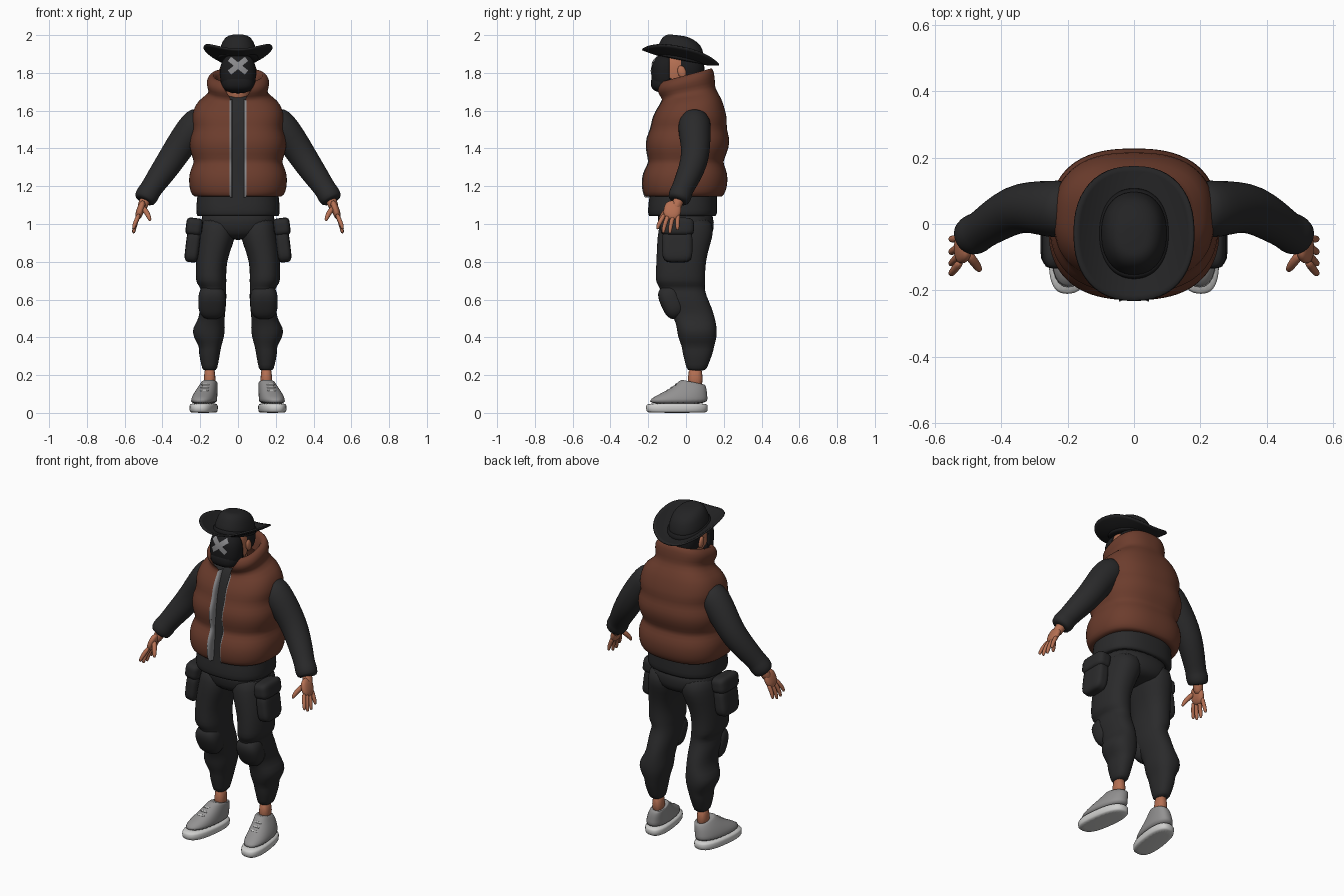
import bpy, bmesh
from math import sin, cos, asin, pi, radians, copysign
from mathutils import Matrix, Vector, Euler

if "Cube" in bpy.data.objects:
    bpy.data.objects.remove(bpy.data.objects["Cube"])


def material(name, r, g, b):
    m = bpy.data.materials.new(name)
    m.use_nodes = True
    m.diffuse_color = (r, g, b, 1)
    m.node_tree.nodes["Principled BSDF"].inputs["Base Color"].default_value = (r, g, b, 1)
    return m


BROWN = material("brown padding", .15, .046, .026)
CLOTH = material("charcoal cloth", .023, .023, .024)
HAT = material("black felt", .017, .017, .018)
MASK = material("black mask", .011, .011, .012)
SKIN = material("skin", .46, .16, .085)
SHOE = material("grey shoe", .29, .285, .285)
SOLE = material("pale rubber", .62, .62, .61)
ZIP = material("zip grey", .25, .25, .26)


def finish(name, bm, mat, mirror=False, smooth=1):
    """Turn a bmesh into a smooth object, mirrored across x when asked."""
    bmesh.ops.recalc_face_normals(bm, faces=bm.faces)
    mesh = bpy.data.meshes.new(name)
    bm.to_mesh(mesh)
    bm.free()
    mesh.materials.append(mat)
    mesh.shade_smooth()
    obj = bpy.data.objects.new(name, mesh)
    bpy.context.collection.objects.link(obj)
    if mirror:
        mod = obj.modifiers.new("Mirror", "MIRROR")
        mod.use_mirror_merge = False
    if smooth:
        mod = obj.modifiers.new("Smooth", "SUBSURF")
        mod.levels = mod.render_levels = smooth
    return obj


def power(v, n):
    return copysign(abs(v) ** (2 / n), v)


def skin_rows(bm, rows, closed=True, caps=True):
    """Join rows of points into a surface."""
    rows = [[bm.verts.new(p) for p in row] for row in rows]
    count = len(rows[0])
    for low, high in zip(rows, rows[1:]):
        for i in range(count if closed else count - 1):
            j = (i + 1) % count
            bm.faces.new((low[i], low[j], high[j], high[i]))
    if closed and caps:
        bm.faces.new(rows[0])
        bm.faces.new(rows[-1])


def loft(name, rings, mat, n=2.3, mirror=False, seg=28, shear=0):
    """Rings are (z, cx, cy, rx, ry, tilt, front gap)."""
    rows, split = [], False
    for ring in rings:
        z, cx, cy, rx, ry, tilt, gap = (tuple(ring) + (0, 0))[:7]
        split = gap > 0
        start = asin((gap / rx) ** (n / 2)) if split else 0
        span = 2 * (pi - start)
        row = []
        for i in range(seg):
            t = start + span * i / (seg - 1 if split else seg)
            dx, dy = rx * power(sin(t), n), -ry * power(cos(t), n)
            row.append((cx + dx - shear * (cy + dy), cy + dy, z + tilt * (cy + dy)))
        rows.append(row)
    bm = bmesh.new()
    skin_rows(bm, rows, closed=not split)
    return finish(name, bm, mat, mirror)


def tube(name, path, mat, mirror=True, seg=14):
    """Path points are (x, y, z, radius)."""
    pts = [Vector(p[:3]) for p in path]
    rows = []
    for i, p in enumerate(pts):
        way = pts[min(i + 1, len(pts) - 1)] - pts[max(i - 1, 0)]
        side = Vector((0, 1, 0)).cross(way).normalized()
        up = way.cross(side).normalized()
        ring = [2 * pi * k / seg for k in range(seg)]
        rows.append([p + path[i][3] * (side * cos(a) + up * sin(a)) for a in ring])
    bm = bmesh.new()
    skin_rows(bm, rows)
    return finish(name, bm, mat, mirror)


def blob(name, loc, radii, mat, n=2, rot=(0, 0, 0), mirror=False):
    """Rounded block: n = 2 is an ellipsoid, larger is boxier."""
    bm = bmesh.new()
    bmesh.ops.create_uvsphere(bm, u_segments=28, v_segments=18, radius=1)
    for v in bm.verts:
        v.co /= sum(abs(c) ** n for c in v.co) ** (1 / n)
    turn = Euler([radians(a) for a in rot]).to_matrix().to_4x4()
    bm.transform(Matrix.Translation(loc) @ turn @ Matrix.Diagonal((*radii, 1)))
    return finish(name, bm, mat, mirror, 0)


# Padded vest with an open front and raised collar
vest = [(1.15, .19, -.01, .18), (1.14, .236, -.012, .203), (1.17, .252, -.008, .218),
        (1.21, .26, -.006, .226), (1.27, .26, -.003, .224), (1.32, .234, 0, .197),
        (1.34, .236, .002, .198), (1.4, .258, .008, .22), (1.46, .255, .012, .219),
        (1.505, .234, .015, .198), (1.55, .247, .02, .199), (1.6, .238, .025, .183),
        (1.65, .215, .028, .16, .1), (1.685, .148, .015, .138, .2),
        (1.72, .162, 0, .154, .2, .055), (1.76, .17, -.004, .154, .25, .08),
        (1.795, .142, -.004, .142, .28, .095), (1.785, .115, -.004, .115, .25, .09),
        (1.7, .1, 0, .1, .2, .06)]
rings = []
for item in vest:
    z, rx, cy, ry, tilt, gap = (item + (0, 0))[:6]
    rings.append((z, 0, cy, rx, ry, tilt, gap or .036))
loft("vest", rings, BROWN, n=2.5, seg=44)

# Zip strips along the vest opening
strip = []
for z, cx, cy, rx, ry, tilt, gap in rings[1:14]:
    front = cy - ry
    strip.append([(gap + .01, front - .004, z + tilt * front), (gap - .006, front - .003, z + tilt * front),
                  (gap - .007, front + .05, z + tilt * front)])
bm = bmesh.new()
skin_rows(bm, strip, closed=False)
finish("zip_strip", bm, ZIP, mirror=True)

# Shirt body and sleeves
loft("shirt_body", [(1.06, 0, -.02, .18, .15), (1.035, 0, -.02, .21, .172), (1.05, 0, -.018, .224, .185),
                    (1.1, 0, -.018, .222, .184), (1.2, 0, -.01, .21, .175), (1.48, 0, -.003, .2, .17),
                    (1.6, 0, .01, .19, .143), (1.66, 0, .012, .14, .118), (1.69, 0, 0, .07, .07)], CLOTH, n=2.5)
tube("sleeve", [(.17, .045, 1.57, .07), (.21, .045, 1.535, .088), (.25, .045, 1.49, .087), (.31, .052, 1.41, .078),
                (.36, .045, 1.33, .074), (.42, .01, 1.245, .066), (.465, -.022, 1.18, .057),
                (.473, -.026, 1.165, .063), (.498, -.04, 1.127, .06), (.5, -.042, 1.122, .04)], CLOTH, seg=20)

# Hands
tube("wrist", [(.48, -.03, 1.15, .03), (.5, -.045, 1.11, .029), (.515, -.06, 1.07, .025)], SKIN)
blob("palm", (.517, -.072, 1.073), (.02, .046, .052), SKIN, 2.4, (-10, -18, 0), True)
for finger, base, tip, drop in (("index", -.112, -.15, .975), ("middle", -.088, -.12, .955),
                                ("ring", -.062, -.085, .953), ("little", -.04, -.045, .97)):
    middle = (base + tip) / 2
    tube(finger + "_finger", [(.522, base, 1.055, .013), (.54, middle - .004, 1.015, .0125),
                              (.552, tip, drop + .012, .011), (.553, tip, drop - .004, .006)], SKIN, seg=10)
tube("thumb", [(.505, -.085, 1.09, .016), (.482, -.115, 1.06, .015), (.468, -.135, 1.03, .012),
               (.465, -.14, 1.015, .006)], SKIN, seg=10)

# Trousers
loft("trouser_seat", [(1.09, 0, -.01, .19, .15), (1.0, 0, .002, .203, .149), (.95, 0, .002, .18, .142),
                      (.915, 0, .01, .08, .1)], CLOTH)
loft("trouser_leg", [(1.05, .105, 0, .09, .13), (.96, .108, .001, .1, .149), (.9, .12, -.012, .096, .142),
                     (.8, .143, -.027, .081, .13), (.72, .143, -.03, .081, .132), (.685, .141, -.028, .08, .13),
                     (.66, .128, -.018, .064, .116), (.62, .135, -.015, .075, .123), (.56, .134, .018, .07, .118),
                     (.5, .138, .046, .066, .108), (.45, .156, .058, .088, .106), (.4, .155, .06, .082, .104),
                     (.35, .146, .064, .056, .084), (.32, .152, .062, .058, .082), (.25, .15, .058, .043, .058),
                     (.22, .15, .055, .037, .05)], CLOTH, mirror=True)
blob("knee_pad", (.137, -.075, .588), (.073, .06, .092), CLOTH, 2.8, (24, 0, 0), True)
blob("cargo_pocket", (.24, -.046, .885), (.037, .08, .088), CLOTH, 4.5, (0, -7, 0), True)
blob("pocket_flap", (.232, -.046, .985), (.044, .088, .047), CLOTH, 4.5, (0, -7, 0), True)

# Ankles and shoes
loft("ankle", [(.1, .15, .048, .034, .042), (.26, .15, .05, .032, .042)], SKIN, mirror=True)
loft("shoe_sole", [(.0, .176, -.048, .062, .155), (.006, .176, -.048, .07, .163), (.04, .176, -.048, .071, .165),
                   (.052, .176, -.047, .066, .16)], SOLE, n=2.6, mirror=True, shear=.12)
loft("shoe_upper", [(.045, .176, -.046, .067, .16), (.075, .175, -.037, .066, .152), (.1, .171, -.014, .061, .126),
                    (.13, .164, .014, .053, .095), (.16, .156, .03, .044, .071, -.1),
                    (.175, .153, .036, .039, .058, -.25), (.165, .153, .04, .03, .045, -.2)],
     SHOE, mirror=True, shear=.12)
for k in range(3):
    blob("shoe_lace", (.179 - .003 * k, -.1 + .023 * k, .118 + .016 * k), (.022, .005, .004), SOLE, 3, (30, 0, 0), True)

# Head
loft("neck", [(1.6, 0, -.01, .06, .06), (1.7, 0, -.025, .062, .078), (1.77, 0, -.03, .06, .07)], SKIN)
blob("face", (0, -.055, 1.81), (.084, .095, .12), SKIN, 2.3)
blob("hair", (0, .012, 1.825), (.087, .085, .095), MASK, 2.3)
blob("ear", (.087, -.022, 1.805), (.012, .022, .034), SKIN, 2, (15, 0, 0), True)

# Mask with a cross on its upper half
centre, size, box = Vector((0, -.1, 1.797)), Vector((.095, .083, .105)), 2.6
mask = blob("face_mask", centre, size, MASK, box)
for v in mask.data.vertices:
    v.co.y = min(v.co.y, -.088)
blob("mask_chin_guard", (0, -.105, 1.745), (.088, .081, .05), MASK, 2.6)
for sign in (1, -1):
    rows = []
    for i in range(13):
        t = i / 6 - 1
        row = []
        for w in (-.014, 0, .014):
            x, z = sign * (t * .045 + w * .6), 1.838 + t * .036 - w * .8
            left = 1 - abs(x / size.x) ** box - abs((z - centre.z) / size.z) ** box
            row.append((x, centre.y - size.y * max(left, 0) ** (1 / box) - .004, z))
        rows.append(row)
    bm = bmesh.new()
    skin_rows(bm, rows, closed=False)
    finish("mask_cross_bar", bm, ZIP, smooth=0)

# Hat: crown, band and curled brim
loft("hat_crown", [(1.86, 0, -.03, .106, .136, -.2), (1.9, 0, -.028, .1, .126, -.2), (1.945, 0, -.026, .09, .113, -.15),
                   (1.972, 0, -.03, .076, .094, -.15), (1.99, 0, -.04, .054, .06, -.14),
                   (1.994, 0, -.045, .03, .036, -.12)], HAT, n=2.2)
loft("hat_band", [(1.86, 0, -.029, .109, .139, -.2), (1.868, 0, -.029, .11, .139, -.2),
                  (1.892, 0, -.029, .105, .133, -.2), (1.896, 0, -.029, .1, .127, -.2)], MASK, n=2.2)
rows = []
for k in range(8):
    scale = .45 + .55 * k / 7
    row = []
    for i in range(48):
        a = 2 * pi * i / 48
        x, y = .18 * scale * power(cos(a), 2.3), .203 * scale * power(sin(a), 2.3)
        row.append((x, y - .028, 1.863 - .2 * y + .5 * y * y + 2.3 * x * x))
    rows.append(row)
bm = bmesh.new()
skin_rows(bm, rows, caps=False)
brim = finish("hat_brim", bm, HAT, smooth=0)
thick = brim.modifiers.new("Thickness", "SOLIDIFY")
thick.thickness = .009
thick.offset = 0
